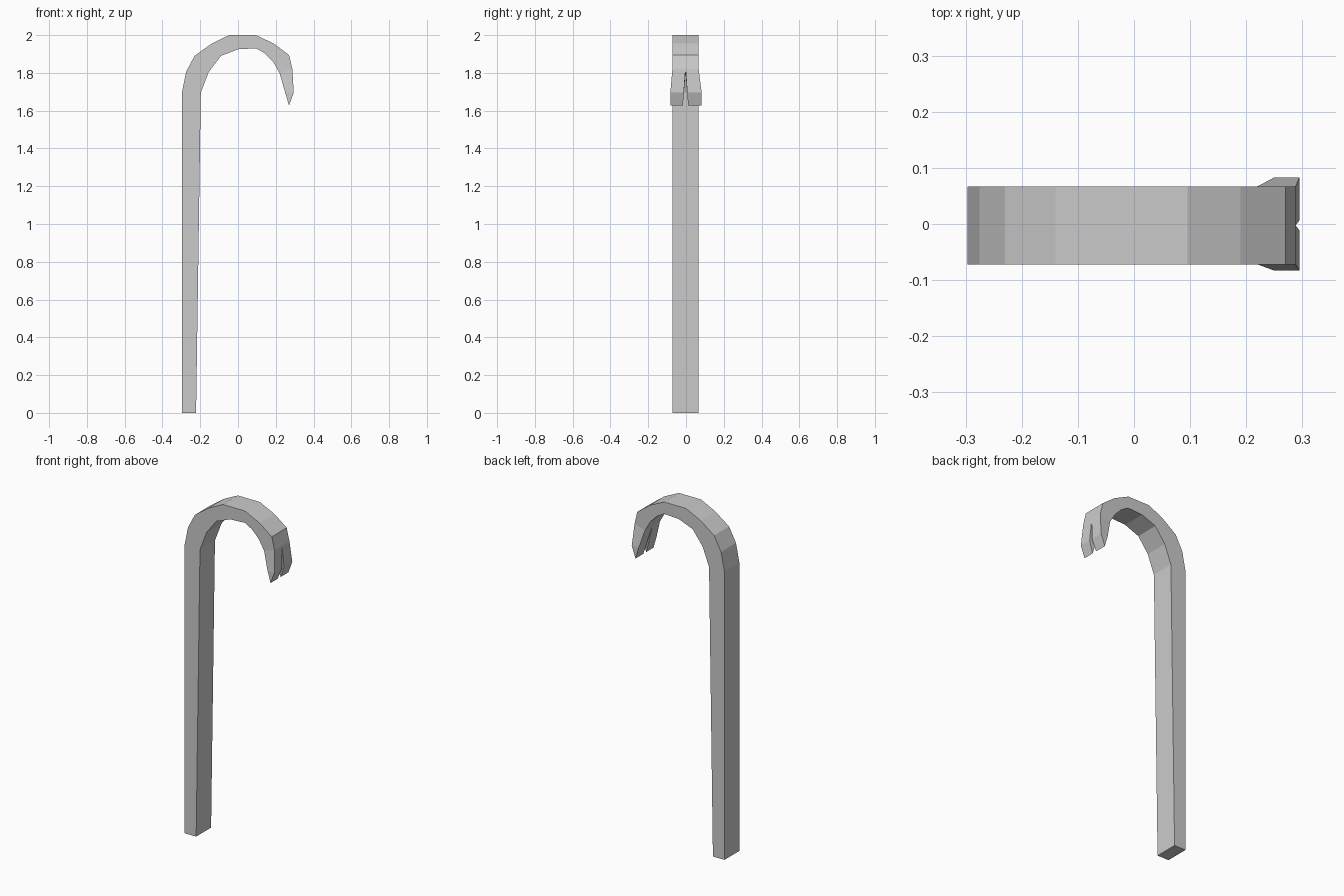
import bpy, bmesh

if "Cube" in bpy.data.objects:
    bpy.data.objects.remove(bpy.data.objects["Cube"])

Y0, Y1 = -0.072, 0.067          # bar sides
YM = (Y0 + Y1) / 2              # slit line

# Side profile (x, z): outer edge runs foot to claw, inner edge claw to foot
outer = [(-.297, 0), (-.297, 1.695), (-.275, 1.805), (-.23, 1.89), (-.14, 1.955),
         (-.047, 2), (.095, 2), (.19, 1.955), (.27, 1.895), (.288, 1.82)]
inner = [(.22, 1.80), (.185, 1.86), (.14, 1.905), (.095, 1.93), (0, 1.925),
         (-.09, 1.89), (-.155, 1.805), (-.197, 1.695), (-.222, 0)]
profile = outer + inner
end = len(outer) - 1            # profile edge left open for the claw

bm = bmesh.new()


def vert(x, y, z):
    return bm.verts.new((x, y, z))


# Shaft and curved hook: extruded profile
front = [vert(x, Y0, z) for x, z in profile]
back = [vert(x, Y1, z) for x, z in profile]
bm.faces.new(front)
bm.faces.new(back[::-1])
n = len(profile)
for i in range(n):
    if i != end:
        j = (i + 1) % n
        bm.faces.new((front[i], back[i], back[j], front[j]))

# Split the open end at the slit so both prongs weld to it
for i in (end, end + 1):
    edge = bm.edges.get((front[i], back[i]))
    bmesh.utils.edge_split(edge, front[i], 0.5)

# Claw: two flared prongs, each tapering to a sharp edge
for side, s in ((Y0, -1), (Y1, 1)):
    rows = [(outer[-1], inner[0], side, YM),
            ((.295, 1.695), (.25, 1.695), s * .083, YM + s * .009),
            ((.27, 1.627), (.27, 1.627), s * .083, YM + s * .014)]
    rings = [[vert(o[0], a, o[1]), vert(o[0], b, o[1]),
              vert(i[0], b, i[1]), vert(i[0], a, i[1])] for o, i, a, b in rows]
    for r, q in zip(rings, rings[1:]):
        for k in range(4):
            m = (k + 1) % 4
            bm.faces.new((r[k], r[m], q[m], q[k]))

bmesh.ops.remove_doubles(bm, verts=bm.verts[:], dist=1e-4)
bmesh.ops.dissolve_degenerate(bm, edges=bm.edges[:], dist=1e-5)
bmesh.ops.recalc_face_normals(bm, faces=bm.faces[:])

mesh = bpy.data.meshes.new("crowbar")
bm.to_mesh(mesh)
bm.free()
bpy.context.collection.objects.link(bpy.data.objects.new("crowbar", mesh))
